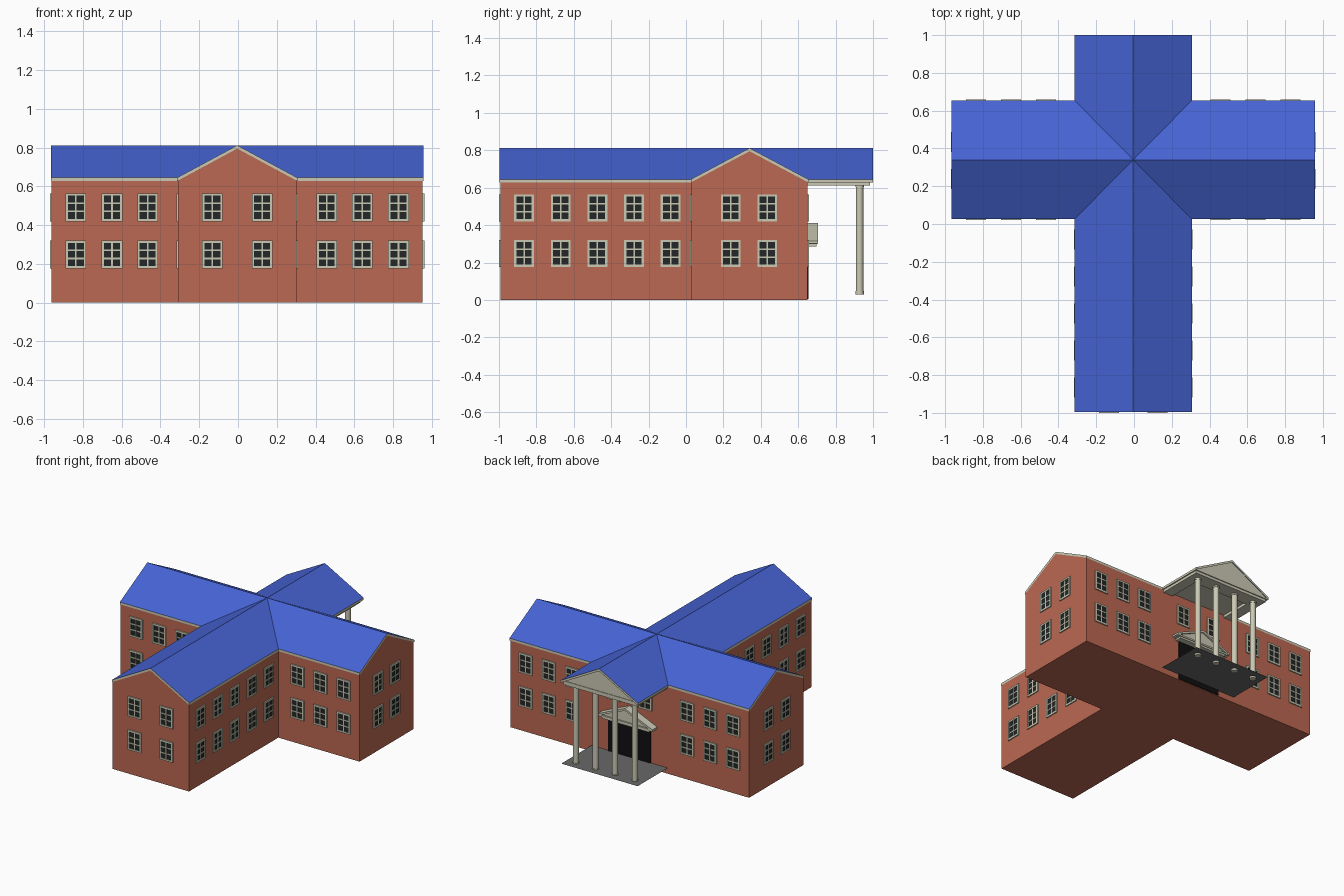
import bpy, bmesh, math
from mathutils import Matrix, Vector

if "Cube" in bpy.data.objects:
    bpy.data.objects.remove(bpy.data.objects["Cube"])


def material(name, rgb):
    m = bpy.data.materials.new(name)
    m.diffuse_color = (*rgb, 1)
    m.use_nodes = True
    m.node_tree.nodes["Principled BSDF"].inputs["Base Color"].default_value = m.diffuse_color
    return m


BRICK = material("brick", (0.50, 0.14, 0.085))
BLUE = material("blue_roof", (0.06, 0.125, 0.65))
CREAM = material("cream_trim", (0.60, 0.59, 0.46))
GLASS = material("dark_glass", (0.017, 0.02, 0.02))
BLACK = material("black_door", (0.005, 0.005, 0.006))
PAVING = material("grey_paving", (0.14, 0.14, 0.14))

CX, CY = -0.004, 0.34              # crossing of the two ridges
BAR, STEM, DEPTH = 0.957, 0.306, 0.31   # half sizes of the wings
FRONT, BACK, PORCH = -0.992, CY + DEPTH, 0.996
EAVE, RIDGE, TRIM = 0.645, 0.812, 0.017


def finish(bm, name, *mats):
    bmesh.ops.recalc_face_normals(bm, faces=bm.faces)
    mesh = bpy.data.meshes.new(name)
    bm.to_mesh(mesh)
    bm.free()
    for m in mats:
        mesh.materials.append(m)
    ob = bpy.data.objects.new(name, mesh)
    bpy.context.collection.objects.link(ob)
    return ob


def add_box(bm, x0, x1, y0, y1, z0, z1, mat=0):
    mx = (Matrix.Translation(((x0 + x1) / 2, (y0 + y1) / 2, (z0 + z1) / 2))
          @ Matrix.Diagonal((x1 - x0, y1 - y0, z1 - z0, 1)))
    verts = bmesh.ops.create_cube(bm, size=1, matrix=mx)["verts"]
    for f in {f for v in verts for f in v.link_faces}:
        f.material_index = mat


def box(name, mat, *dims):
    bm = bmesh.new()
    add_box(bm, *dims)
    return finish(bm, name, mat)


def prism(name, mat, profile, a, b, axis="y"):
    """Extrude a (side, height) profile along x or y from a to b."""
    bm = bmesh.new()
    def pt(u, z, t):
        return (u, t, z) if axis == "y" else (t, u, z)
    face = bm.faces.new([bm.verts.new(pt(u, z, a)) for u, z in profile])
    ext = bmesh.ops.extrude_face_region(bm, geom=[face])["geom"]
    move = Vector(pt(0, 0, b - a))
    bmesh.ops.translate(bm, vec=move, verts=[v for v in ext if isinstance(v, bmesh.types.BMVert)])
    return finish(bm, name, mat)


def house(c, half):
    e, r = EAVE - 0.005, RIDGE - 0.005
    return [(c - half, 0), (c + half, 0), (c + half, e), (c, r), (c - half, e)]


# Brick wings
prism("main_wing_walls", BRICK, house(CY, DEPTH), CX - BAR, CX + BAR, "x")
prism("front_wing_walls", BRICK, house(CX, STEM), FRONT, CY - DEPTH)

# Crossing gable roof, with its rim dropped down as cream trim
O = 0.004
bm = bmesh.new()
centre = (CX, CY, RIDGE)
w, d = STEM + O, DEPTH + O
for sx in (-1, 1):
    for sy, end in ((-1, FRONT - O), (1, PORCH + O)):
        inner = (CX + sx * w, CY + sy * d, EAVE)
        for outer, top in (((CX + sx * (BAR + O), CY + sy * d, EAVE), (CX + sx * (BAR + O), CY, RIDGE)),
                           ((CX + sx * w, end, EAVE), (CX, end, RIDGE))):
            bm.faces.new([bm.verts.new(p) for p in (inner, outer, top, centre)])
bmesh.ops.remove_doubles(bm, verts=bm.verts, dist=1e-5)
bmesh.ops.recalc_face_normals(bm, faces=bm.faces)
for e in bmesh.ops.extrude_edge_only(bm, edges=[e for e in bm.edges if e.is_boundary])["geom"]:
    if isinstance(e, bmesh.types.BMVert):
        e.co.z -= TRIM
    elif isinstance(e, bmesh.types.BMFace):
        e.material_index = 1
finish(bm, "crossing_roof", BLUE, CREAM)

# Window: cream frame, glazing bars and dark panes, facing -y
W, H, T = 0.053, 0.072, 0.012
bm = bmesh.new()
for s in (-1, 1):
    add_box(bm, *sorted((s * W, s * (W - T))), -0.008, 0, -H, H)
    add_box(bm, -W + T, W - T, -0.008, 0, *sorted((s * H, s * (H - T))))
    add_box(bm, -W + T, W - T, -0.006, 0, s * 0.021 - 0.004, s * 0.021 + 0.004)
add_box(bm, -0.004, 0.004, -0.0065, 0, -H + T, H - T)
add_box(bm, -W + T, W - T, -0.003, 0, -H + T, H - T, 1)
pattern = finish(bm, "window", CREAM, GLASS)
window_mesh = pattern.data
bpy.data.objects.remove(pattern)


def window(name, x, y, z, turn):
    ob = bpy.data.objects.new(name, window_mesh)
    ob.location = (x, y, z)
    ob.rotation_euler.z = math.radians(turn)
    bpy.context.collection.objects.link(ob)


for z, floor in ((0.249, "lower"), (0.492, "upper")):
    for s in (-1, 1):
        for dx in (0.462, 0.646, 0.832):
            window(floor + "_main_front_window", CX + s * dx, CY - DEPTH, z, 0)
            window(floor + "_main_back_window", CX + s * dx, BACK, z, 180)
        window(floor + "_front_gable_window", CX + s * 0.128, FRONT, z, 0)
        if floor == "upper":
            window("over_door_window", CX + s * 0.128, BACK, z, 180)
        for y in (0.239, 0.434):
            window(floor + "_end_gable_window", CX + s * BAR, y, z, s * 90)
        for i in range(5):
            window(floor + "_front_wing_window", CX + s * STEM, -0.866 + i * 0.196, z, s * 90)

# Portico: paving, ceiling, stepped beams and pediment
bm = bmesh.new()
bm.faces.new([bm.verts.new((CX + x * STEM, y, 0.042)) for x, y in
              ((-1, BACK), (1, BACK), (1, PORCH), (-1, PORCH))])
finish(bm, "porch_paving", PAVING)
box("porch_ceiling", CREAM, CX - STEM, CX + STEM, BACK, PORCH - 0.004, 0.632, 0.644)
for s, side in ((-1, "left"), (1, "right")):
    box(side + "_porch_beam", CREAM, *sorted((CX + s * 0.298, CX + s * 0.22)),
        BACK, 0.985, 0.613, 0.634)
box("back_porch_beam", CREAM, CX - 0.22, CX + 0.22, 0.88, 0.985, 0.613, 0.634)
prism("porch_pediment", CREAM, [(CX - STEM, EAVE - 0.004), (CX + STEM, EAVE - 0.004), (CX, RIDGE - 0.006)],
      0.965, 0.988)

# Columns with a small base and capital ring
for i in range(4):
    bm = bmesh.new()
    for r, z0, z1 in ((0.020, 0.04, 0.61), (0.023, 0.03, 0.048), (0.023, 0.603, 0.616)):
        bmesh.ops.create_cone(bm, cap_ends=True, segments=16, radius1=r, radius2=r, depth=z1 - z0,
                              matrix=Matrix.Translation((CX + (i - 1.5) * 0.157, 0.928, (z0 + z1) / 2)))
    col = finish(bm, "porch_column", CREAM)
    bpy.context.view_layer.objects.active = col
    col.select_set(True)
    bpy.ops.object.shade_smooth_by_angle(angle=math.radians(40))
    col.select_set(False)

# Entrance: black doorway under a small pedimented hood
box("doorway", BLACK, CX - 0.17, CX + 0.17, BACK - 0.01, BACK + 0.006, 0.005, 0.29)
box("door_lintel", CREAM, CX - 0.19, CX + 0.19, BACK, 0.698, 0.287, 0.304)
box("hood_cornice", CREAM, CX - 0.21, CX + 0.21, BACK, 0.703, 0.300, 0.312)
prism("hood_pediment", CREAM, [(CX - 0.21, 0.311), (CX + 0.21, 0.311), (CX, 0.405)], BACK, 0.694)
prism("hood_roof", CREAM, [(CX - 0.22, 0.302), (CX, 0.396), (CX + 0.22, 0.302),
                           (CX + 0.22, 0.316), (CX, 0.412), (CX - 0.22, 0.316)], BACK, 0.706)
